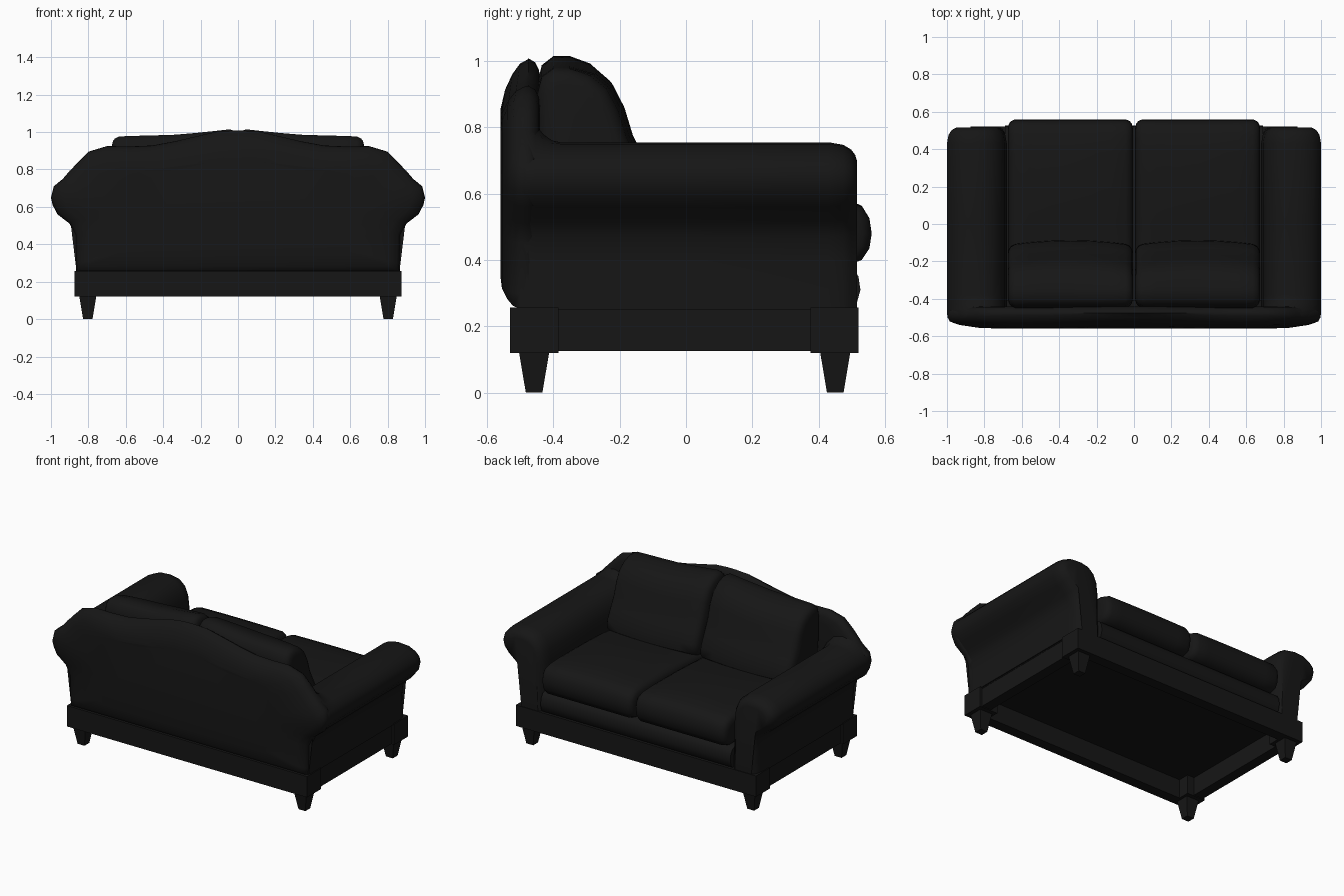
import bpy, bmesh, math
from mathutils import Vector, Matrix

if "Cube" in bpy.data.objects:
    bpy.data.objects.remove(bpy.data.objects["Cube"])

fabric = bpy.data.materials.new("black_fabric")
fabric.diffuse_color = (0.008, 0.008, 0.008, 1)
fabric.use_nodes = True
fabric.node_tree.nodes["Principled BSDF"].inputs["Base Color"].default_value = fabric.diffuse_color


def finish(name, bm, mirror="", smooth=True):
    bmesh.ops.recalc_face_normals(bm, faces=bm.faces)
    me = bpy.data.meshes.new(name)
    bm.to_mesh(me)
    bm.free()
    ob = bpy.data.objects.new(name, me)
    bpy.context.collection.objects.link(ob)
    me.materials.append(fabric)
    bpy.ops.object.select_all(action='DESELECT')
    bpy.context.view_layer.objects.active = ob
    ob.select_set(True)
    if smooth:
        bpy.ops.object.shade_smooth_by_angle(angle=math.radians(50))
    if mirror:
        mod = ob.modifiers.new("Mirror", 'MIRROR')
        mod.use_axis = ["X" in mirror, "Y" in mirror, False]
        mod.use_clip = False
    return ob


def inset(pts, d):
    """Move each outline point inwards along its averaged normal."""
    n = len(pts)
    area = sum(pts[i][0] * pts[(i + 1) % n][1] - pts[(i + 1) % n][0] * pts[i][1] for i in range(n))
    s = 1 if area > 0 else -1
    out = []
    for i in range(n):
        a, b, c = Vector(pts[i - 1]), Vector(pts[i]), Vector(pts[(i + 1) % n])
        t = (b - a).normalized() + (c - b).normalized()
        t.normalize()
        out.append(b + Vector((-t.y, t.x)) * d * s)
    return out


def loft(name, outline, stations, axis, mirror="", deform=None, pivot=(0, 0)):
    """Skin a closed outline through (position, inset, scale) stations."""
    bm = bmesh.new()
    rings = []
    pv = Vector(pivot)
    for pos, d, k in stations:
        ring = []
        for p in inset(outline, d):
            a, b = pv + (p - pv) * k
            co = Vector((a, pos, b)) if axis == 'y' else Vector((pos, a, b))
            if deform:
                deform(co)
            ring.append(bm.verts.new(co))
        rings.append(ring)
    n = len(outline)
    for r, q in zip(rings, rings[1:]):
        for i in range(n):
            bm.faces.new((r[i], r[(i + 1) % n], q[(i + 1) % n], q[i]))
    for ring in (rings[0], rings[-1]):
        cap = bm.faces.new(ring)
        bmesh.ops.triangulate(bm, faces=[cap])
    return finish(name, bm, mirror)


def box(name, x0, x1, y0, y1, z0, z1, mirror=""):
    bm = bmesh.new()
    bmesh.ops.create_cube(bm, size=1, matrix=Matrix.LocRotScale(
        Vector(((x0 + x1) / 2, (y0 + y1) / 2, (z0 + z1) / 2)), None,
        Vector((x1 - x0, y1 - y0, z1 - z0))))
    return finish(name, bm, mirror, False)


# Plinth: end rails flush with the corner blocks, recessed side rails, underside
box("side_rail", 0.79, 0.858, -0.385, 0.375, 0.125, 0.245, "X")
box("back_rail", -0.74, 0.74, -0.53, -0.46, 0.12, 0.257)
box("front_rail", -0.74, 0.74, 0.45, 0.52, 0.12, 0.257)
box("bottom_panel", -0.86, 0.86, -0.52, 0.51, 0.245, 0.257)
for label, y0, y1 in (("back", -0.53, -0.385), ("front", 0.375, 0.52)):
    box(label + "_corner_block", 0.74, 0.873, y0, y1, 0.12, 0.257, "X")

# Tapered square legs
for label, y in (("back", -0.458), ("front", 0.45)):
    bm = bmesh.new()
    bmesh.ops.create_cone(bm, cap_ends=True, segments=4, radius1=0.025 * 2 ** 0.5,
                          radius2=0.046 * 2 ** 0.5, depth=0.125,
                          matrix=Matrix.Translation((0.803, y, 0.0625)) @ Matrix.Rotation(math.pi / 4, 4, 'Z'))
    finish(label + "_leg", bm, "X", False)


# Humped back panel with flared shoulders and a crest leaning forward
def lean_crest(co):
    if co.z > 0.85 and co.y < -0.48:
        co.y += 0.15 * (co.z - 0.85)


half = [(0.86, 0.25), (0.866, 0.30), (0.87, 0.45), (0.90, 0.51), (0.965, 0.56), (0.99, 0.61),
        (1.0, 0.65), (0.985, 0.71), (0.93, 0.755), (0.865, 0.83), (0.80, 0.895), (0.70, 0.925),
        (0.58, 0.923), (0.46, 0.928), (0.34, 0.95), (0.22, 0.978), (0.11, 1.003), (0.03, 1.008)]
outline = half + [(-x, z) for x, z in reversed(half)]
loft("back_panel", outline,
     [(-0.56, 0.035, 0.72), (-0.555, 0.035, 0.86), (-0.54, 0.03, 0.96), (-0.522, 0.016, 1),
      (-0.50, 0.003, 1), (-0.475, 0, 1), (-0.455, 0.012, 1), (-0.443, 0.035, 1), (-0.44, 0.035, 0.9)],
     'y', "", lean_crest, (0, 0.55))


# Rolled arms, sweeping up into the back; their feet stay on the plinth
def shape_arm(co):
    if co.y < -0.38 and co.z > 0.6:
        w = min(1.0, max(0.0, (0.96 - co.x) / 0.14))
        co.z += min(1.0, (-0.38 - co.y) / 0.1) ** 2 * 0.1 * w * (co.z - 0.6) / 0.15
    if co.z < 0.31:
        co.z = 0.25


arm = [(0.68, 0.25), (0.68, 0.40), (0.68, 0.56), (0.69, 0.64), (0.715, 0.70), (0.765, 0.742),
       (0.83, 0.755), (0.90, 0.75), (0.955, 0.725), (0.99, 0.69), (1.0, 0.65), (0.99, 0.605),
       (0.955, 0.56), (0.90, 0.515), (0.873, 0.47), (0.867, 0.40), (0.867, 0.25)]
loft("arm", arm,
     [(-0.50, 0.006, 1), (-0.48, 0, 1), (-0.455, 0, 1), (-0.43, 0, 1), (-0.405, 0, 1), (-0.38, 0, 1),
      (0.0, 0, 1), (0.43, 0, 1), (0.475, 0.008, 1), (0.498, 0.022, 1), (0.51, 0.038, 1), (0.516, 0.04, 0.92)],
     'y', "X", shape_arm, (0.80, 0.5))

# Seat deck under the cushions
deck = [(-0.41, 0.25), (0.495, 0.25), (0.515, 0.27), (0.526, 0.31), (0.52, 0.35), (0.505, 0.375),
        (0.47, 0.39), (-0.41, 0.39)]
loft("seat_deck", deck, [(-0.69, 0, 1), (0.69, 0, 1)], 'x')

# Loose cushions: side profiles skinned across the width with rounded ends
ends = [(0.006, 0.05, 1), (0.011, 0.025, 1), (0.022, 0.01, 1), (0.045, 0, 1), (0.12, 0, 1), (0.23, 0, 1),
        (0.34, 0, 1), (0.45, 0, 1), (0.56, 0, 1), (0.635, 0, 1), (0.658, 0.01, 1), (0.669, 0.025, 1),
        (0.674, 0.05, 1)]


def crown(x):
    return max(0.0, 1 - ((x - 0.34) / 0.33) ** 2)


def seat_crown(co):
    if co.z > 0.5:
        v = max(0.0, 1 - ((co.y - 0.2) / 0.36) ** 2)
        co.z += 0.022 * crown(co.x) * v


seat = [(-0.30, 0.385), (0.0, 0.385), (0.30, 0.385), (0.49, 0.385), (0.53, 0.40), (0.553, 0.435),
        (0.56, 0.48), (0.553, 0.525), (0.53, 0.56), (0.48, 0.577), (0.38, 0.58), (0.25, 0.58),
        (0.12, 0.578), (0.0, 0.574), (-0.15, 0.565), (-0.30, 0.56)]
loft("seat_cushion", seat, ends, 'x', "X", seat_crown)


def back_crown(co):
    h = max(0.0, (co.z - 0.55) / 0.42)
    co.z += h * 0.045 * max(0.0, 1 - co.x / 0.4) ** 1.5 + h * 0.008 * crown(co.x)
    if co.y > -0.3:
        co.y += 0.025 * crown(co.x)


back = [(-0.42, 0.54), (-0.28, 0.54), (-0.15, 0.545), (-0.112, 0.575), (-0.115, 0.63), (-0.15, 0.70),
        (-0.185, 0.77), (-0.21, 0.85), (-0.245, 0.915), (-0.295, 0.955), (-0.35, 0.975), (-0.40, 0.975),
        (-0.435, 0.95), (-0.448, 0.90), (-0.445, 0.75), (-0.43, 0.62)]
loft("back_cushion", back, ends, 'x', "X", back_crown)
